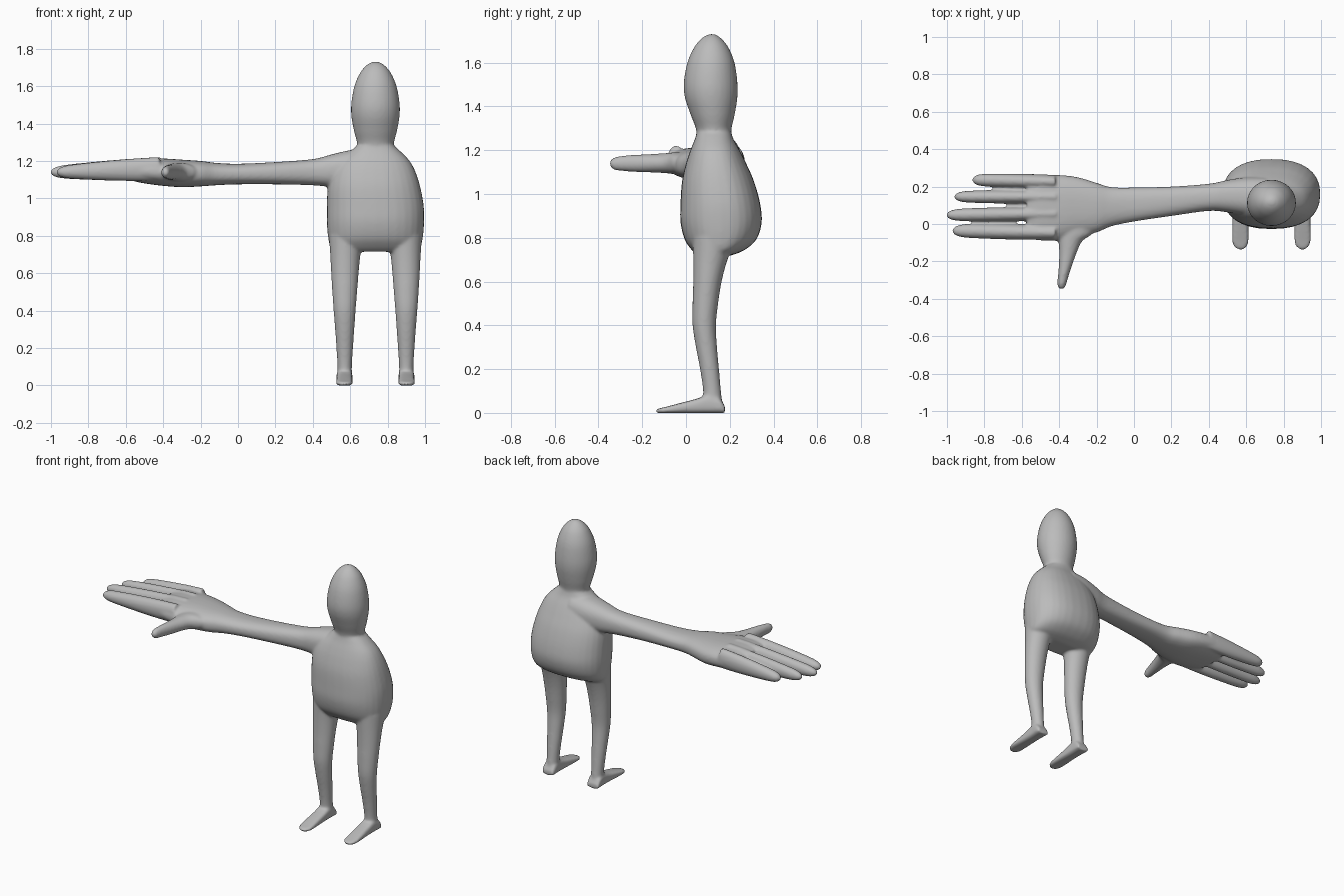
import bpy
import bmesh
import math

SIDES = 32
CENTRE = 0.735          # x of the body's mirror plane
bm = bmesh.new()


def smooth_rings(rings, steps=5):
    """Catmull-Rom interpolation through the rings."""
    out = []
    for i in range(len(rings) - 1):
        a, b, c, d = (rings[max(0, min(len(rings) - 1, i + k))] for k in (-1, 0, 1, 2))
        for s in range(steps):
            t = s / steps
            out.append([0.5 * (2 * q + (r - p) * t + (2 * p - 5 * q + 4 * r - w) * t * t
                               + (3 * q - p - 3 * r + w) * t ** 3)
                        for p, q, r, w in zip(a, b, c, d)])
    return out + [list(rings[-1])]


def loft(axis, rings, power=2.0, mirror=False):
    """Closed tube; each ring is (position on axis, min, max, min, max)."""
    rows = []
    for t, a0, a1, b0, b1 in smooth_rings(rings):
        row = []
        for k in range(SIDES):
            ang = 2 * math.pi * k / SIDES
            c, s = math.cos(ang), math.sin(ang)
            u = (a0 + a1) / 2 + (a1 - a0) / 2 * math.copysign(abs(c) ** (2 / power), c)
            v = (b0 + b1) / 2 + (b1 - b0) / 2 * math.copysign(abs(s) ** (2 / power), s)
            co = {'x': [t, u, v], 'y': [u, t, v], 'z': [u, v, t]}[axis]
            if mirror:
                co[0] = 2 * CENTRE - co[0]
            row.append(bm.verts.new(co))
        rows.append(row)
    faces = [bm.faces.new(rows[0]), bm.faces.new(rows[-1])]
    for r, q in zip(rows, rows[1:]):
        for k in range(SIDES):
            n = (k + 1) % SIDES
            faces.append(bm.faces.new((r[k], r[n], q[n], q[k])))
    bmesh.ops.recalc_face_normals(bm, faces=faces)


# Torso
loft('z', [(0.715, 0.53, 0.94, 0.06, 0.19), (0.74, 0.495, 0.975, 0.03, 0.26),
           (0.79, 0.482, 0.988, -0.005, 0.32), (0.87, 0.475, 0.995, -0.025, 0.346),
           (0.96, 0.475, 0.993, -0.025, 0.338), (1.06, 0.48, 0.975, -0.018, 0.31),
           (1.14, 0.50, 0.95, 0.0, 0.275), (1.20, 0.54, 0.918, 0.02, 0.245),
           (1.25, 0.60, 0.87, 0.04, 0.217), (1.29, 0.645, 0.825, 0.052, 0.205)], 2.35)

# Head
loft('z', [(1.22, 0.635, 0.835, 0.045, 0.21), (1.29, 0.637, 0.833, 0.047, 0.207),
           (1.36, 0.62, 0.85, 0.022, 0.222), (1.44, 0.606, 0.864, -0.005, 0.235),
           (1.51, 0.606, 0.864, -0.01, 0.235), (1.60, 0.622, 0.848, 0.006, 0.222),
           (1.67, 0.652, 0.818, 0.037, 0.194), (1.71, 0.685, 0.785, 0.07, 0.162),
           (1.727, 0.712, 0.758, 0.098, 0.138), (1.732, 0.733, 0.737, 0.116, 0.12)])

# Legs and feet
for side in (False, True):
    loft('z', [(0.80, 0.485, 0.675, 0.03, 0.23), (0.70, 0.493, 0.655, 0.033, 0.19),
               (0.60, 0.498, 0.645, 0.033, 0.163), (0.50, 0.504, 0.637, 0.03, 0.147),
               (0.40, 0.511, 0.629, 0.03, 0.137), (0.30, 0.519, 0.622, 0.045, 0.142),
               (0.20, 0.526, 0.615, 0.064, 0.151), (0.10, 0.532, 0.609, 0.078, 0.160),
               (0.03, 0.532, 0.609, 0.075, 0.168)], mirror=side)
    loft('y', [(0.178, 0.528, 0.61, 0.0, 0.03), (0.15, 0.525, 0.613, -0.001, 0.07),
               (0.10, 0.527, 0.612, -0.001, 0.08), (0.04, 0.527, 0.612, -0.001, 0.062),
               (-0.03, 0.525, 0.613, -0.001, 0.044), (-0.09, 0.525, 0.613, -0.001, 0.028),
               (-0.12, 0.535, 0.603, -0.001, 0.021), (-0.136, 0.555, 0.584, 0.0, 0.016)],
         3.5, mirror=side)

# Arm and palm
loft('x', [(0.70, 0.04, 0.25, 1.05, 1.27), (0.60, 0.045, 0.25, 1.05, 1.258),
           (0.50, 0.062, 0.235, 1.06, 1.235), (0.40, 0.07, 0.215, 1.07, 1.21),
           (0.20, 0.043, 0.2, 1.075, 1.194), (0.0, 0.013, 0.195, 1.075, 1.185),
           (-0.12, -0.012, 0.197, 1.07, 1.19), (-0.20, -0.045, 0.22, 1.064, 1.2),
           (-0.30, -0.066, 0.25, 1.06, 1.207), (-0.40, -0.088, 0.262, 1.067, 1.213),
           (-0.50, -0.088, 0.262, 1.08, 1.212), (-0.57, -0.075, 0.255, 1.095, 1.2)], 2.4)

# Fingers: tip x, root y, tip y, half width
for tip, y0, y1, w in ((-0.865, 0.226, 0.236, 0.038), (-0.962, 0.145, 0.146, 0.036),
                       (-1.004, 0.055, 0.048, 0.038), (-0.972, -0.046, -0.036, 0.041)):
    rings = []
    for s, k in ((0, 0.95), (0.25, 1), (0.5, 1), (0.75, 0.94), (0.88, 0.86),
                 (0.95, 0.68), (0.985, 0.42), (1, 0.1)):
        y = y0 + (y1 - y0) * s
        z, h = 1.157 - 0.017 * s, (0.068 - 0.03 * s) * k
        rings.append((-0.42 + (tip + 0.42) * s, y - w * k, y + w * k, z - h, z + h))
    loft('x', rings)

# Thumb
loft('y', [(0.02, -0.44, -0.19, 1.085, 1.19), (-0.05, -0.42, -0.22, 1.09, 1.19),
           (-0.09, -0.405, -0.275, 1.095, 1.187), (-0.15, -0.40, -0.305, 1.098, 1.183),
           (-0.22, -0.402, -0.33, 1.10, 1.18), (-0.28, -0.407, -0.35, 1.104, 1.176),
           (-0.32, -0.41, -0.362, 1.108, 1.17), (-0.34, -0.404, -0.37, 1.118, 1.16),
           (-0.349, -0.393, -0.38, 1.132, 1.146)])

# Fuse the parts into one continuous skin
mesh = bpy.data.meshes.new("figure")
bm.to_mesh(mesh)
bm.free()
figure = bpy.data.objects.new("figure", mesh)
bpy.context.collection.objects.link(figure)
remesh = figure.modifiers.new("fuse", 'REMESH')
remesh.mode = 'VOXEL'
remesh.voxel_size = 0.008
remesh.use_smooth_shade = True
soften = figure.modifiers.new("soften", 'SMOOTH')
soften.factor = 0.5
soften.iterations = 8

grey = bpy.data.materials.new("plain grey")
grey.diffuse_color = (0.5, 0.5, 0.5, 1)
mesh.materials.append(grey)
